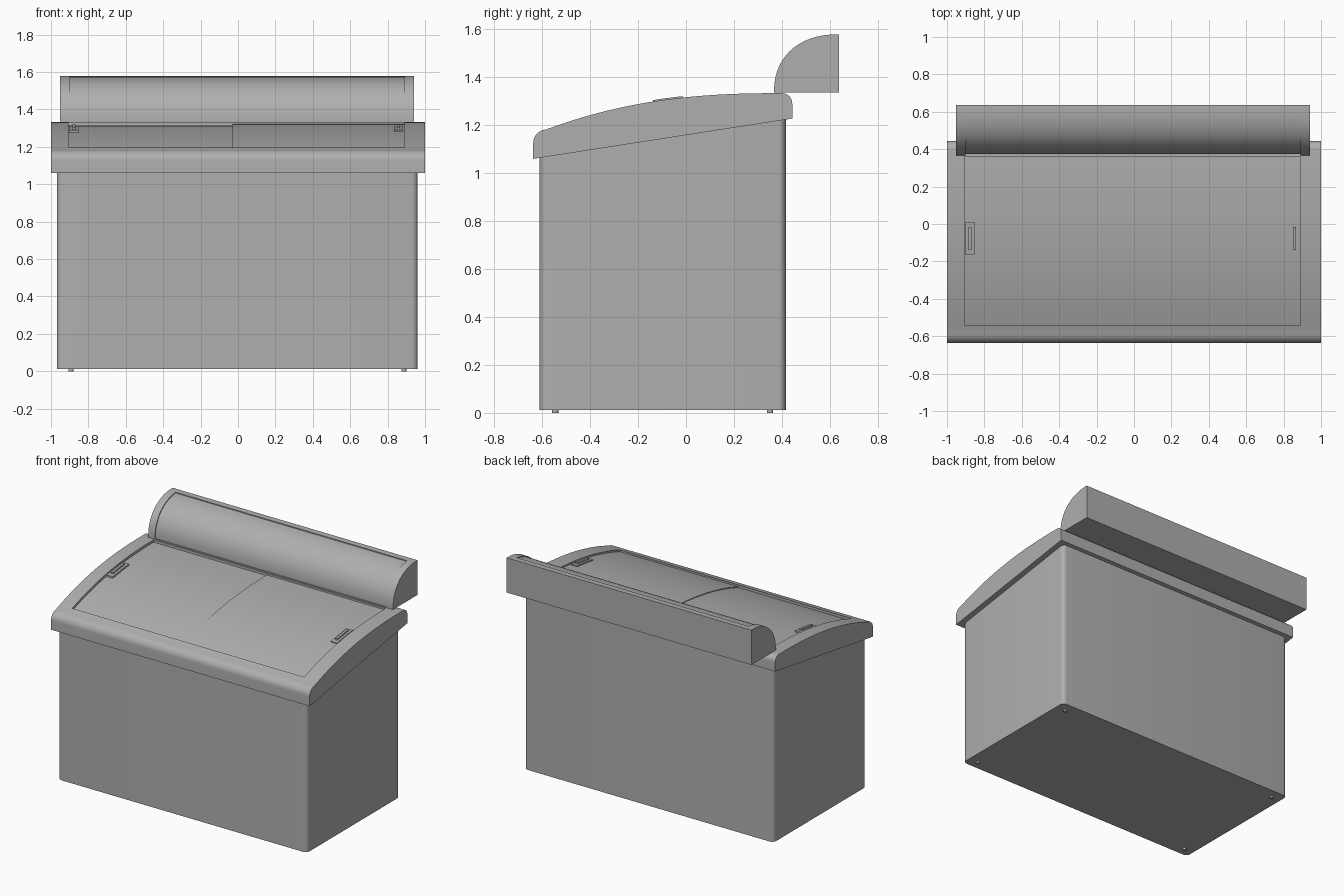
import bpy, bmesh, math

if "Cube" in bpy.data.objects:
    bpy.data.objects.remove(bpy.data.objects["Cube"])

grey = bpy.data.materials.new("mid_grey")
grey.diffuse_color = (0.43, 0.43, 0.43, 1)
grey.use_nodes = True
grey.node_tree.nodes["Principled BSDF"].inputs["Base Color"].default_value = grey.diffuse_color


def make(name, bm):
    bmesh.ops.recalc_face_normals(bm, faces=bm.faces[:])
    me = bpy.data.meshes.new(name)
    bm.to_mesh(me)
    bm.free()
    me.materials.append(grey)
    ob = bpy.data.objects.new(name, me)
    bpy.context.collection.objects.link(ob)
    return ob


def extrude_x(name, profile, x0, x1):
    """Solid made by sweeping a closed (y, z) profile along x."""
    bm = bmesh.new()
    face = bm.faces.new([bm.verts.new((x0, y, z)) for y, z in profile])
    out = bmesh.ops.extrude_face_region(bm, geom=[face])
    for v in out["geom"]:
        if isinstance(v, bmesh.types.BMVert):
            v.co.x = x1
    return make(name, bm)


def smooth(ob, angle=30):
    bpy.ops.object.select_all(action='DESELECT')
    ob.select_set(True)
    bpy.context.view_layer.objects.active = ob
    bpy.ops.object.shade_smooth_by_angle(angle=math.radians(angle))


def cut(ob, cutter):
    mod = ob.modifiers.new("cut", 'BOOLEAN')
    mod.operation = 'DIFFERENCE'
    mod.solver = 'EXACT'
    mod.object = cutter
    bpy.context.view_layer.objects.active = ob
    bpy.ops.object.modifier_apply(modifier=mod.name)
    bpy.data.objects.remove(cutter)


def top(y):
    """Height of the curved top."""
    return 1.333 - 0.158 * max(0.4 - y, 0) ** 2.43


def spread(a, b, n):
    return [a + (b - a) * i / n for i in range(n + 1)]


def arc(cy, cz, ry, rz, a0, a1, n, power=2.0):
    """Arc of an ellipse, or of a fuller superellipse when power is above 2."""
    def squash(t):
        return math.copysign(abs(t) ** (2 / power), t)
    return [(cy + ry * squash(math.cos(math.radians(a))), cz + rz * squash(math.sin(math.radians(a))))
            for a in spread(a0, a1, n)]


def band(y0, y1, up, down, n=24):
    """Profile of a strip that follows the curved top."""
    ys = spread(y0, y1, n)
    return [(y, top(y) + up) for y in ys] + [(y, top(y) + down) for y in reversed(ys)]


# Cabinet with rounded upright corners and a sloping top hidden in the rim
bm = bmesh.new()
r, ring = 0.03, []
for cx, cy, a0 in ((0.93, 0.386, 0), (-0.938, 0.386, 90), (-0.938, -0.58, 180), (0.93, -0.58, 270)):
    ring += arc(cx, cy, r, r, a0, a0 + 90, 6)
base = bm.faces.new([bm.verts.new((x, y, 0.012)) for x, y in ring])
for v in bmesh.ops.extrude_face_region(bm, geom=[base])["geom"]:
    if isinstance(v, bmesh.types.BMVert):
        v.co.z = 1.06 + (v.co.y + 0.635) * 0.1545 + 0.02
smooth(make("cabinet", bm))

# Curved rim
profile = [(-0.637, 1.059)]
profile += arc(-0.577, 1.125, 0.06, 0.058, 180, 112, 8)
profile += [(y, top(y)) for y in spread(-0.58, 0.395, 28)]
profile += arc(0.4, 1.29, 0.043, 0.043, 80, 0, 8)
profile += [(0.443, 1.227)]
rim = extrude_x("rim", profile, -1, 1)
cut(rim, extrude_x("recess_cutter", band(-0.54, 0.36, 0.1, -0.03), -0.905, 0.89))
smooth(rim)

# Two sliding lids, the right one riding over the left one
smooth(extrude_x("left_lid", band(-0.54, 0.36, -0.0175, -0.03), -0.905, 0.0))
smooth(extrude_x("right_lid", band(-0.54, 0.36, -0.012, -0.017), -0.03, 0.89))

# Handles: a plate with a raised grip on each lid
for side, x, lift in (("left", -0.877, -0.006), ("right", 0.857, -0.005)):
    smooth(extrude_x(side + "_handle_plate", band(-0.163, 0.012, lift, -0.02, 8), x - 0.024, x + 0.024))
    grip = band(-0.138, -0.015, 0.006, -0.01, 8)
    smooth(extrude_x(side + "_handle_grip", grip, x - 0.008, x + 0.008))

# Display canopy with a very shallow recessed front panel
curve = arc(0.637, 1.335, 0.27, 0.243, 180, 90, 26, 2.25)
canopy = extrude_x("canopy", curve + [(0.637, 1.335)], -0.952, 0.942)
inner = arc(0.637, 1.335, 0.264, 0.237, 179.5, 97, 24, 2.25)
outer = arc(0.637, 1.335, 0.32, 0.3, 97, 179.5, 24, 2.25)
outer[0] = (inner[-1][0], 1.64)
cut(canopy, extrude_x("panel_cutter", inner + outer, -0.9, 0.89))
smooth(canopy)

# Four small feet
for x in (-0.893, 0.887):
    for y in (-0.545, 0.35):
        bpy.ops.mesh.primitive_cylinder_add(vertices=16, radius=0.013, depth=0.02, location=(x, y, 0.01))
        bpy.context.object.name = "foot"
        bpy.context.object.data.materials.append(grey)
        smooth(bpy.context.object)
